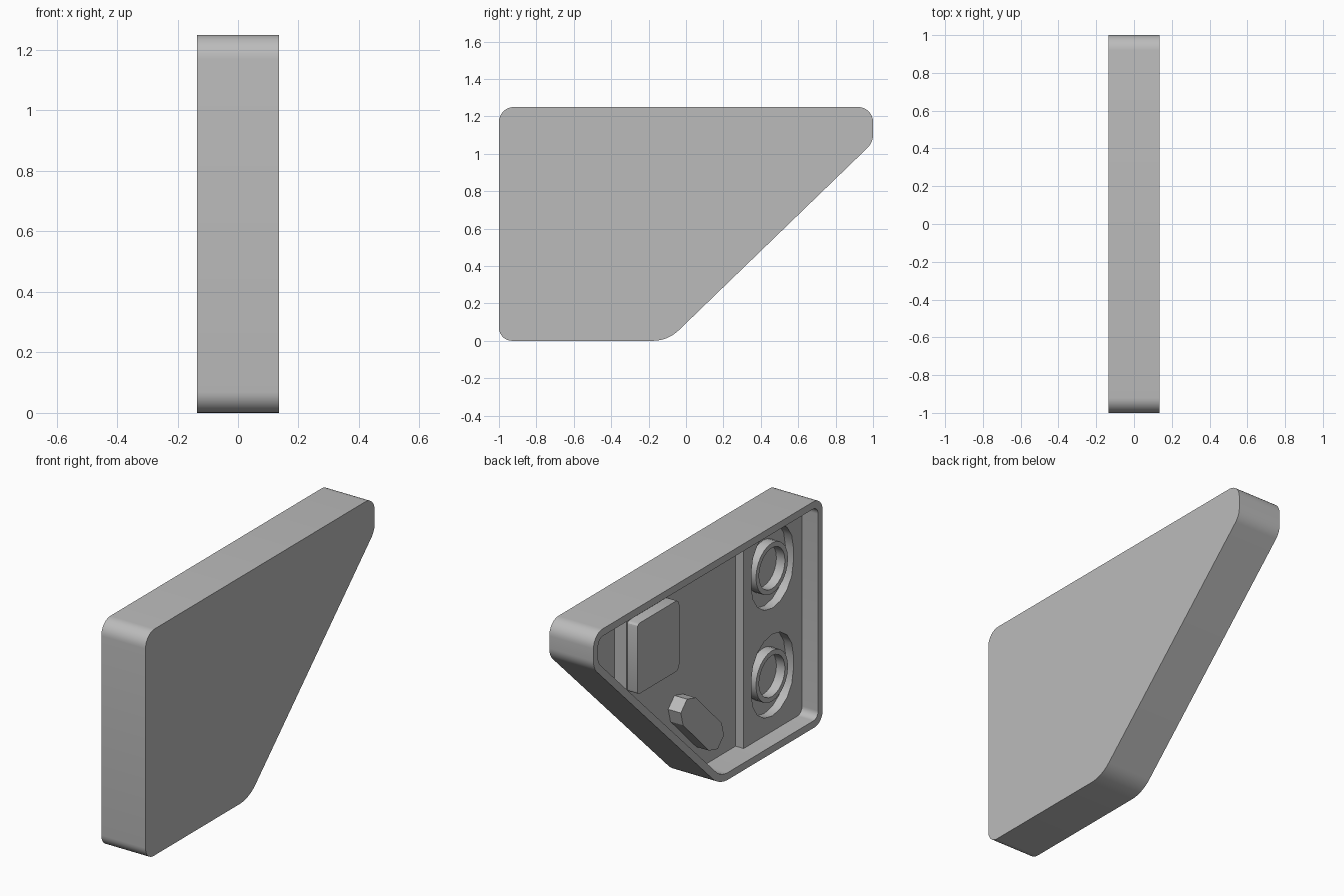
import bpy
from math import pi, cos, sin, radians
from mathutils import Vector

if "Cube" in bpy.data.objects:
    bpy.data.objects.remove(bpy.data.objects["Cube"])

grey = bpy.data.materials.new("dark_grey")
grey.diffuse_color = (.5, .5, .5, 1)
grey.use_nodes = True
grey.node_tree.nodes["Principled BSDF"].inputs["Base Color"].default_value = grey.diffuse_color


def rounded(corners, steps=8):
    """Counter-clockwise (y, z, radius) corners to a rounded outline."""
    pts, n = [], len(corners)
    for i, (y, z, r) in enumerate(corners):
        p = Vector((y, z))
        a = (Vector(corners[i - 1][:2]) - p).normalized()
        b = (Vector(corners[(i + 1) % n][:2]) - p).normalized()
        half = a.angle(b) / 2
        t = r * cos(half) / sin(half)
        c = p + (a + b).normalized() * (r / sin(half))
        u, v = (p + a * t - c).normalized(), (p + b * t - c).normalized()
        pts += [c + u.slerp(v, k / steps) * r for k in range(steps + 1)]
    return pts


def stadium(cy, cz, length, radius, angle, segs):
    """Long round-ended outline; angle is its axis direction."""
    axis = Vector((cos(angle), sin(angle))) * length / 2
    pts = []
    for end in (1, -1):
        start = angle - pi / 2 + (0 if end == 1 else pi)
        for k in range(segs + 1):
            if length == 0 and k == segs:
                continue
            t = start + pi * k / segs
            pts.append(Vector((cy, cz)) + axis * end + Vector((cos(t), sin(t))) * radius)
    return pts


def clip(pts, y0):
    """Keep the part of an outline with y above y0."""
    out = []
    for a, b in zip(pts, pts[1:] + pts[:1]):
        if a.x >= y0:
            out.append(a)
        if (a.x >= y0) != (b.x >= y0):
            out.append(a.lerp(b, (y0 - a.x) / (b.x - a.x)))
    return out


def slab(name, outline, x0, x1):
    """Extrude an outline in the side plane from x0 to x1."""
    n = len(outline)
    verts = [(x, p.x, p.y) for x in (x0, x1) for p in outline]
    faces = [tuple(reversed(range(n))), tuple(range(n, 2 * n))]
    faces += [(i, (i + 1) % n, (i + 1) % n + n, i + n) for i in range(n)]
    me = bpy.data.meshes.new(name)
    me.from_pydata(verts, [], faces)
    me.materials.append(grey)
    ob = bpy.data.objects.new(name, me)
    bpy.context.collection.objects.link(ob)
    return ob


def cut(ob, outline, x0, x1):
    cutter = slab("cutter", outline, x0, x1)
    cutter.hide_render = True
    mod = ob.modifiers.new("cut", 'BOOLEAN')
    mod.operation, mod.solver, mod.object = 'DIFFERENCE', 'EXACT', cutter
    bpy.context.view_layer.objects.active = ob
    bpy.ops.object.modifier_apply(modifier=mod.name)
    bpy.data.objects.remove(cutter)


def smooth(ob, angle=30):
    bpy.ops.object.select_all(action='DESELECT')
    ob.select_set(True)
    bpy.context.view_layer.objects.active = ob
    bpy.ops.object.shade_smooth_by_angle(angle=radians(angle))


OPEN, DECK, FLOOR, TIP = -0.135, -0.037, 0.012, 0.087

# Hollow shell, open on the -x side, with three stepped floors
outer = rounded([(-1, 0, .07), (-.097, 0, .2), (1, 1.06, .1), (1, 1.25, .08), (-1, 1.25, .08)])
inner = rounded([(-.96, .04, .04), (-.113, .04, .15), (.96, 1.076, .07), (.96, 1.21, .045), (-.96, 1.21, .045)])
shell = slab("shell", outer, OPEN, 0.135)
cut(shell, inner, -0.3, DECK)
cut(shell, clip(inner, -.45), -0.3, FLOOR)
cut(shell, clip(inner, .5), -0.3, TIP)

# Two oblong wells in the deck, each with a ring standing in it
for i, z in enumerate((.35, .945)):
    cut(shell, stadium(-.70, z, .085, .183, pi / 2, 8), -0.3, FLOOR)
    ring = slab(f"ring_{i + 1}", stadium(-.69, z, 0, .14, 0, 12), -.042, FLOOR + .005)
    cut(ring, stadium(-.69, z, 0, .113, 0, 12), -0.3, FLOOR - .002)
    smooth(ring)
smooth(shell)

# Rounded block near the tip
smooth(slab("block", rounded([(.13, .70, .03), (.495, .70, .02), (.495, 1.09, .02), (.13, 1.09, .03)], 3),
            -.05, FLOOR + .005))

# Eight-sided peg lying parallel to the sloping edge
slab("peg", stadium(-.05, .335, .32, .078, radians(45), 3), -.065, FLOOR + .005)
